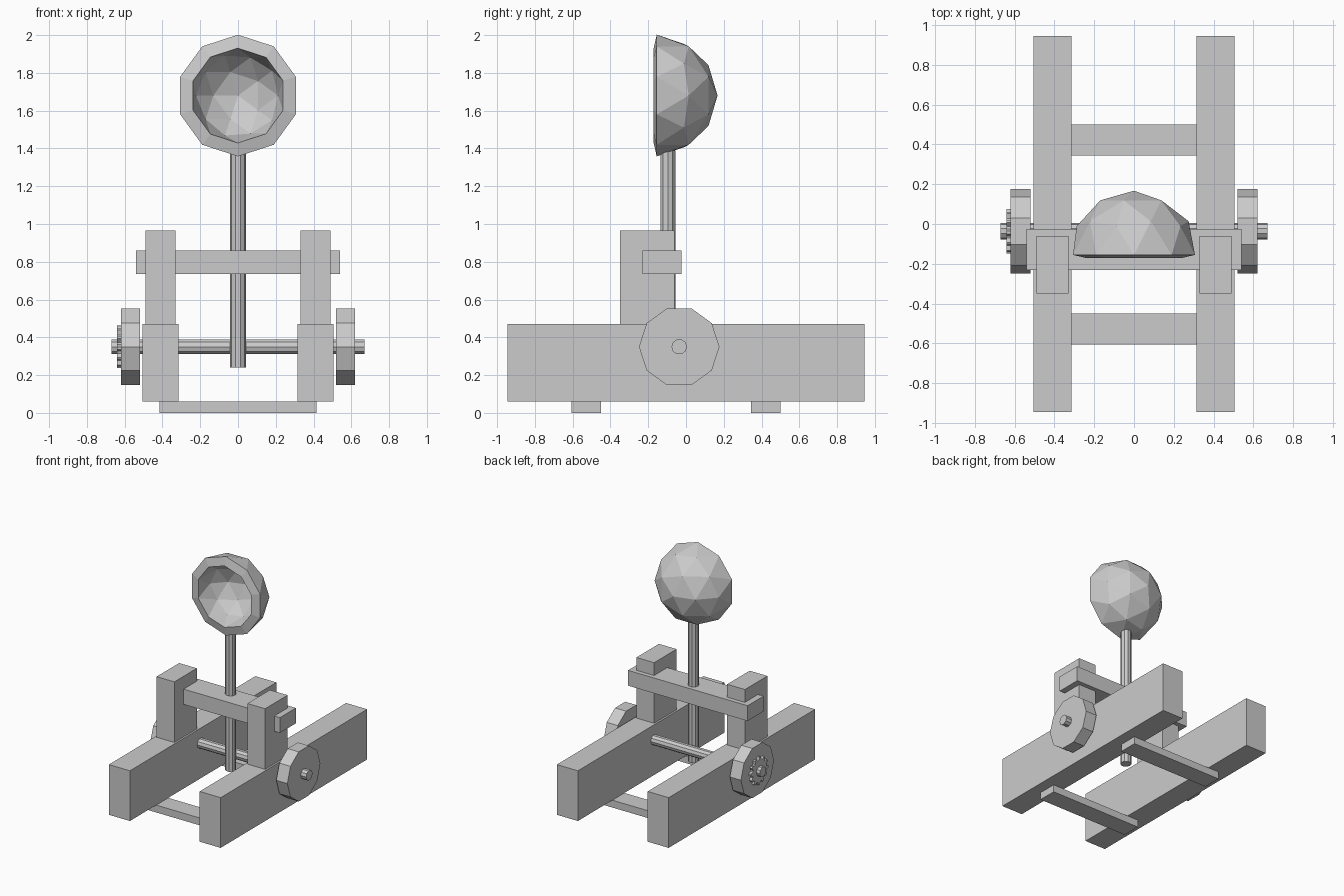
import bpy, bmesh
from math import cos, sin, pi
from mathutils import Matrix, Vector

cube = bpy.data.objects.get("Cube")
if cube:
    bpy.data.objects.remove(cube, do_unlink=True)

# One plain grey for the whole machine
grey = bpy.data.materials.new("plain grey")
colour = (0.6, 0.6, 0.6, 1)
grey.diffuse_color = colour
grey.use_nodes = True
grey.node_tree.nodes["Principled BSDF"].inputs["Base Color"].default_value = colour


def add_object(name, bm):
    bmesh.ops.recalc_face_normals(bm, faces=bm.faces)
    mesh = bpy.data.meshes.new(name)
    bm.to_mesh(mesh)
    bm.free()
    mesh.materials.append(grey)
    obj = bpy.data.objects.new(name, mesh)
    bpy.context.collection.objects.link(obj)
    return obj


def box(name, x, y, z):
    """Box from its (low, high) range on each axis."""
    bm = bmesh.new()
    spans = (x, y, z)
    size = [b - a for a, b in spans]
    centre = [(a + b) / 2 for a, b in spans]
    bmesh.ops.create_cube(bm, size=1, matrix=Matrix.Translation(centre) @ Matrix.Diagonal((*size, 1)))
    return add_object(name, bm)


def prism(name, outline, start, axis):
    """Extrude a closed outline of points from start along an axis vector."""
    bm = bmesh.new()
    face = bm.faces.new([bm.verts.new(Vector(start) + Vector(p)) for p in outline])
    grown = bmesh.ops.extrude_face_region(bm, geom=[face], use_keep_orig=True)
    verts = [g for g in grown["geom"] if isinstance(g, bmesh.types.BMVert)]
    bmesh.ops.translate(bm, verts=verts, vec=axis)
    return add_object(name, bm)


def ring_yz(radii):
    """Outline in the side plane, one point for each radius."""
    n = len(radii)
    return [(0, r * cos(2 * pi * i / n), r * sin(2 * pi * i / n)) for i, r in enumerate(radii)]


AXLE_Y, AXLE_Z = -0.036, 0.35

# Paired frame parts and wheels
for side, s in (("left", 1), ("right", -1)):
    def span(a, b):
        return tuple(sorted((s * a, s * b)))
    box(side + "_beam", span(0.315, 0.505), (-0.945, 0.945), (0.06, 0.47))
    box(side + "_post", span(0.33, 0.49), (-0.35, -0.06), (0.47, 0.965))
    prism(side + "_wheel", ring_yz([0.213] * 10), (s * 0.52, AXLE_Y, AXLE_Z), (s * 0.1, 0, 0))

# Bars joining the two sides
box("front_crosspiece", (-0.415, 0.415), (-0.605, -0.45), (0, 0.06))
box("back_crosspiece", (-0.415, 0.415), (0.345, 0.5), (0, 0.06))
box("stop_bar", (-0.54, 0.54), (-0.23, -0.024), (0.735, 0.86))

# Axle and the toothed ratchet on one wheel
prism("axle", ring_yz([0.041] * 10), (-0.67, AXLE_Y, AXLE_Z), (1.34, 0, 0))
teeth = [r for _ in range(12) for r in (0.112, 0.112, 0.09, 0.09)]
prism("ratchet_gear", ring_yz(teeth), (-0.62, AXLE_Y, AXLE_Z), (-0.02, 0, 0))

# Throwing arm
arm_outline = [(0.042 * cos(pi * i / 5), 0.042 * sin(pi * i / 5), 0) for i in range(10)]
prism("throwing_arm", arm_outline, (0, -0.096, 0.24), (0, 0, 1.15))

# Faceted half-sphere bowl, open to the front
bm = bmesh.new()
bmesh.ops.create_icosphere(bm, subdivisions=2, radius=0.322)
bmesh.ops.delete(bm, geom=[v for v in bm.verts if v.co.z > 0.01], context="VERTS")
bmesh.ops.transform(bm, matrix=Matrix.Translation((0, -0.155, 1.68)) @ Matrix.Rotation(pi / 2, 4, "X"),
                    verts=bm.verts)
bowl = add_object("bowl", bm)
# Keep the open shell facing outwards before thickening it inwards
first = bowl.data.polygons[0]
if first.normal.dot(first.center - Vector((0, -0.155, 1.68))) < 0:
    bowl.data.flip_normals()
shell = bowl.modifiers.new("Thickness", "SOLIDIFY")
shell.thickness = 0.073
shell.offset = -1
